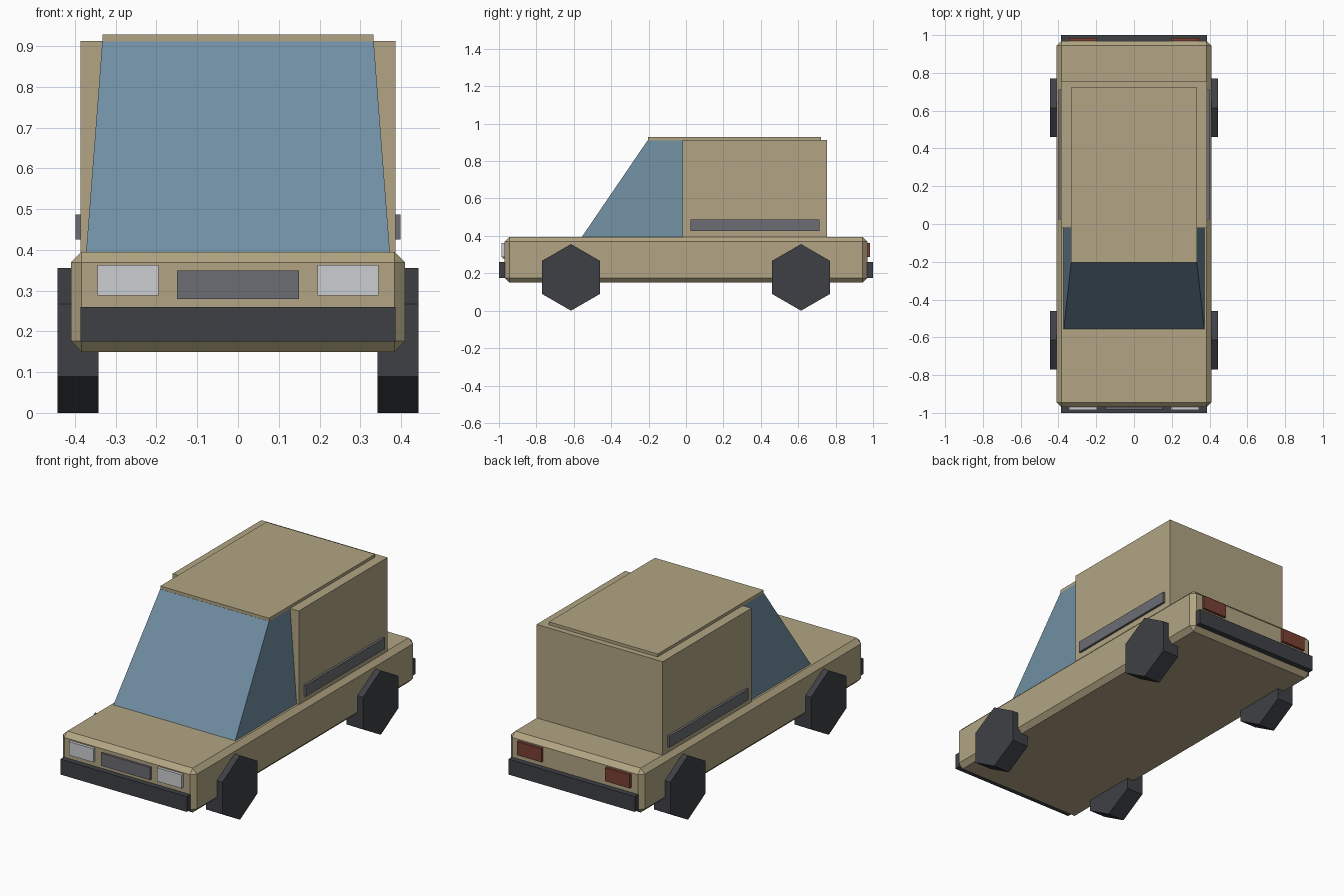
import bpy, bmesh, math
from mathutils import Matrix

if "Cube" in bpy.data.objects:
    bpy.data.objects.remove(bpy.data.objects["Cube"])


def material(name, r, g, b):
    m = bpy.data.materials.new(name)
    m.diffuse_color = [((c / 255 + 0.055) / 1.055) ** 2.4 for c in (r, g, b)] + [1]
    m.use_nodes = True
    m.node_tree.nodes["Principled BSDF"].inputs["Base Color"].default_value = m.diffuse_color
    return m


TAN = material("tan_paint", 178, 165, 131)
GLASS = material("blue_glass", 112, 143, 163)
DARK = material("dark_rubber", 62, 64, 69)
GREY = material("grey_trim", 108, 109, 115)
LAMP = material("lamp_white", 203, 206, 210)
RED = material("lamp_red", 122, 64, 52)


def finish(name, bm, mat):
    bmesh.ops.recalc_face_normals(bm, faces=bm.faces)
    mesh = bpy.data.meshes.new(name)
    bm.to_mesh(mesh)
    bm.free()
    mesh.materials.append(mat)
    ob = bpy.data.objects.new(name, mesh)
    bpy.context.collection.objects.link(ob)
    return ob


def box(name, x, y, z, mat, top_x=None, top_y=None):
    """Box from (min, max) ranges; top_x / top_y taper the upper face."""
    tx, ty = top_x or x, top_y or y
    bm = bmesh.new()
    bmesh.ops.create_cube(bm, size=1)
    for v in bm.verts:
        i, j, k = (int(c > 0) for c in v.co)
        v.co = ((tx if k else x)[i], (ty if k else y)[j], z[k])
    return finish(name, bm, mat)


# Lower body with chamfered edges
body = box("lower_body", (-0.41, 0.41), (-0.97, 0.97), (0.15, 0.395), TAN)
bevel = body.modifiers.new("chamfer", "BEVEL")
bevel.width = 0.026
bevel.segments = 1

# Tapered glasshouse, rear cargo box and roof panel
box("glass_cabin", (-0.373, 0.373), (-0.56, 0.74), (0.39, 0.911), GLASS,
    top_x=(-0.333, 0.333), top_y=(-0.205, 0.722))
box("cargo_box", (-0.386, 0.386), (-0.02, 0.755), (0.39, 0.912), TAN)
box("roof_panel", (-0.333, 0.333), (-0.204, 0.723), (0.91, 0.928), TAN)

# Bumpers and grille
box("front_bumper", (-0.387, 0.387), (-1.0, -0.95), (0.175, 0.26), DARK)
box("rear_bumper", (-0.387, 0.387), (0.95, 1.0), (0.175, 0.26), DARK)
box("grille", (-0.15, 0.15), (-0.982, -0.95), (0.28, 0.35), GREY)

# Lamps, side trim and six-sided wheels on both sides
for side, s in (("left", -1), ("right", 1)):
    def span(a, b):
        return tuple(sorted((s * a, s * b)))

    box(side + "_headlight", span(0.195, 0.345), (-0.986, -0.95), (0.288, 0.363), LAMP)
    box(side + "_taillight", span(0.195, 0.345), (0.95, 0.985), (0.288, 0.363), RED)
    box(side + "_side_trim", span(0.37, 0.399), (0.025, 0.713), (0.425, 0.487), GREY)
    for end, y in (("front", -0.615), ("rear", 0.615)):
        bm = bmesh.new()
        bmesh.ops.create_cone(bm, cap_ends=True, segments=6, radius1=0.178,
                              radius2=0.178, depth=0.101)
        # Turn the axle along x with a corner pointing down
        bmesh.ops.rotate(bm, verts=bm.verts, matrix=Matrix.Rotation(math.pi / 2, 3, "Y"))
        low = min(v.co.z for v in bm.verts)
        if low > -0.17:
            bmesh.ops.rotate(bm, verts=bm.verts, matrix=Matrix.Rotation(math.pi / 6, 3, "X"))
        bmesh.ops.translate(bm, verts=bm.verts, vec=(s * 0.393, y, 0.178))
        finish(f"{side}_{end}_wheel", bm, DARK)
